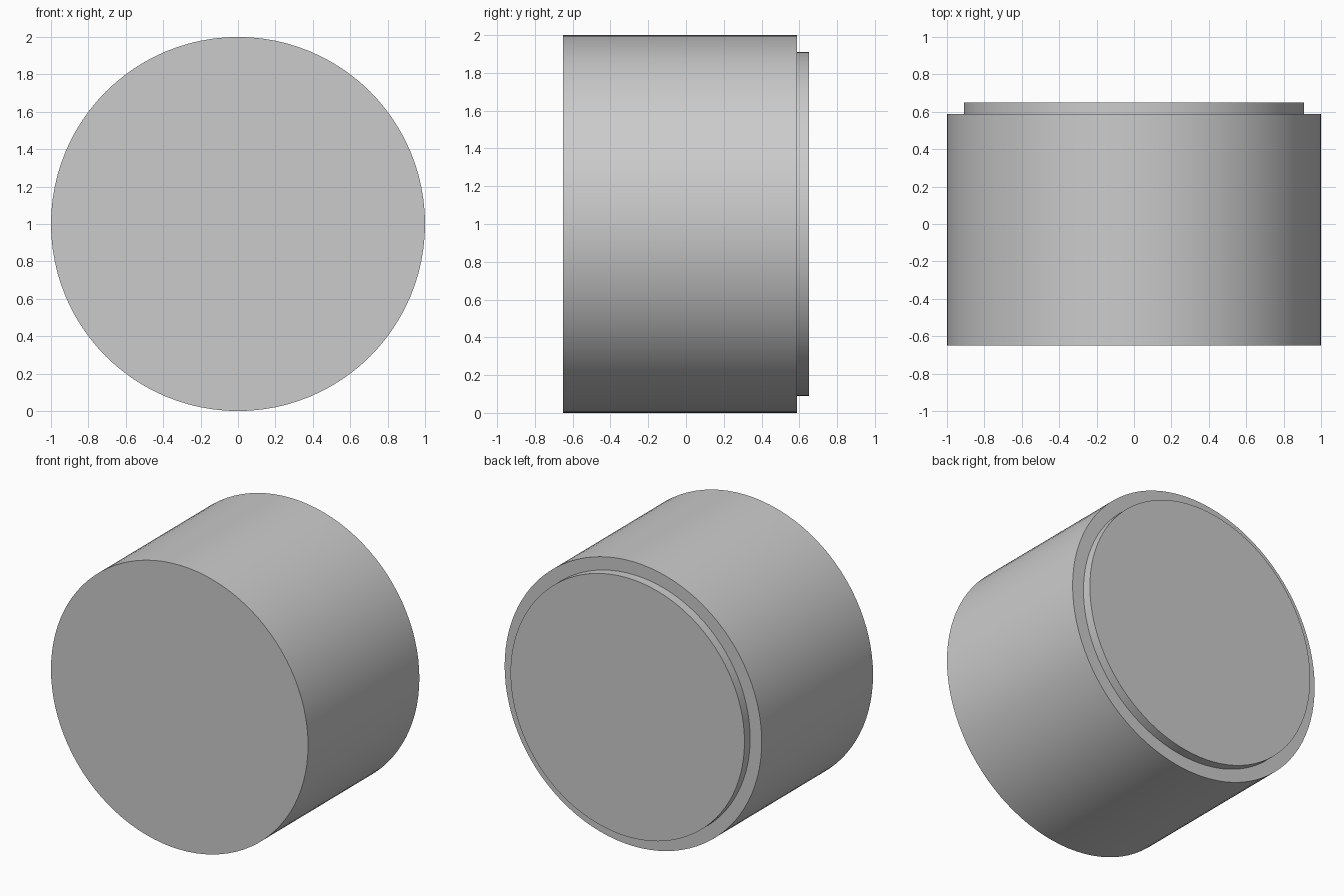
import bpy, bmesh, math

if "Cube" in bpy.data.objects:
    bpy.data.objects.remove(bpy.data.objects["Cube"])

SIDES = 96
# Stepped outline along the y axis: (radius, y)
PROFILE = [(1.0, -0.65), (1.0, 0.587), (0.91, 0.587), (0.91, 0.65)]


def lathe_y(name, profile, centre_z):
    """Turn an outline round a horizontal y axis and cap both ends."""
    bm = bmesh.new()
    rings = []
    for r, y in profile:
        rings.append([bm.verts.new((r * math.cos(a), y, centre_z + r * math.sin(a)))
                      for a in (2 * math.pi * i / SIDES for i in range(SIDES))])
    for lower, upper in zip(rings, rings[1:]):
        for i in range(SIDES):
            j = (i + 1) % SIDES
            bm.faces.new((lower[i], lower[j], upper[j], upper[i]))
    bm.faces.new(rings[0])
    bm.faces.new(rings[-1])
    bmesh.ops.recalc_face_normals(bm, faces=bm.faces)
    mesh = bpy.data.meshes.new(name)
    bm.to_mesh(mesh)
    bm.free()
    obj = bpy.data.objects.new(name, mesh)
    bpy.context.collection.objects.link(obj)
    return obj


# Drum body with the raised disc on its back
drum = lathe_y("stepped_drum", PROFILE, 1.0)
bpy.context.view_layer.objects.active = drum
drum.select_set(True)
bpy.ops.object.shade_smooth_by_angle(angle=math.radians(30))
